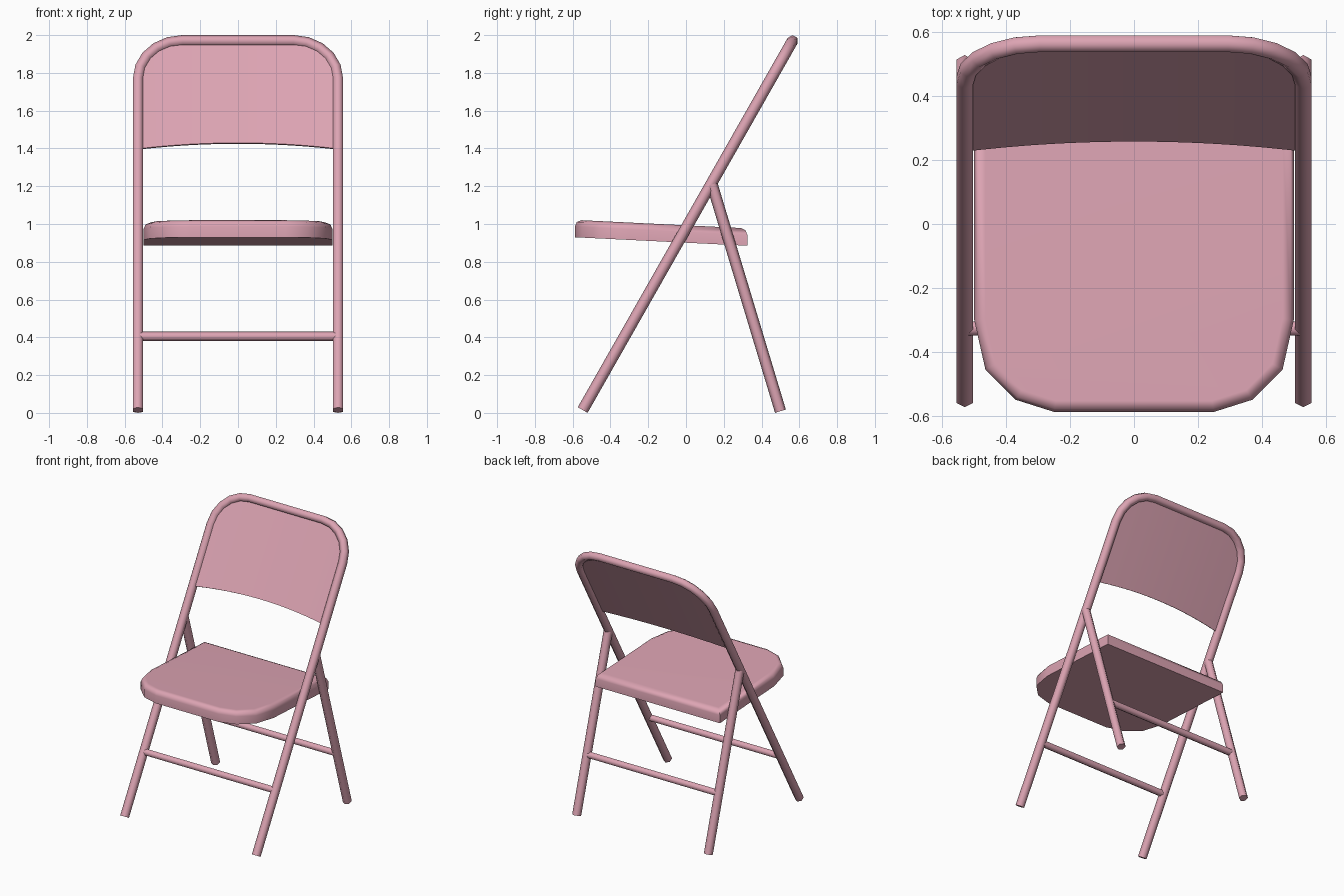
import bpy, bmesh, math
from mathutils import Vector

if "Cube" in bpy.data.objects:
    bpy.data.objects.remove(bpy.data.objects["Cube"])

pink = bpy.data.materials.new("pink_paint")
pink.diffuse_color = (0.72, 0.37, 0.45, 1)
pink.use_nodes = True
pink.node_tree.nodes["Principled BSDF"].inputs["Base Color"].default_value = pink.diffuse_color


def finish(name, bm, angle=65):
    bmesh.ops.recalc_face_normals(bm, faces=bm.faces)
    me = bpy.data.meshes.new(name)
    bm.to_mesh(me)
    bm.free()
    ob = bpy.data.objects.new(name, me)
    bpy.context.collection.objects.link(ob)
    me.materials.append(pink)
    bpy.ops.object.select_all(action='DESELECT')
    ob.select_set(True)
    bpy.context.view_layer.objects.active = ob
    bpy.ops.object.shade_smooth_by_angle(angle=math.radians(angle))
    return ob


def tube(name, path, normal, r, sides=6):
    """Sweep a polygon along a planar path; one corner points along the plane normal."""
    bm = bmesh.new()
    path = [Vector(p) for p in path]
    n = Vector(normal).normalized()
    rings = []
    for i, p in enumerate(path):
        t = (path[min(i + 1, len(path) - 1)] - path[max(i - 1, 0)]).normalized()
        b = n.cross(t)
        rings.append([bm.verts.new(p + r * (n * math.cos(a) + b * math.sin(a)))
                      for a in (2 * math.pi * k / sides for k in range(sides))])
    for r0, r1 in zip(rings, rings[1:]):
        for k in range(sides):
            j = (k + 1) % sides
            bm.faces.new((r0[k], r0[j], r1[j], r1[k]))
    bm.faces.new(rings[0])
    bm.faces.new(rings[-1])
    return finish(name, bm)


# Leaning plane shared by the frame and the back panel
FOOT, TOP = Vector((0, -0.547, 0.015)), Vector((0, 0.564, 1.97))
LEN = (TOP - FOOT).length
UP = (TOP - FOOT) / LEN
BACK = Vector((0, UP.z, -UP.y))
HALF, RAD, R = 0.53, 0.235, 0.03


def on_plane(x, s, off=0.0):
    return FOOT + UP * s + BACK * off + Vector((x, 0, 0))


# Bent frame: front legs and back hoop in one tube
corner = [(HALF - RAD + RAD * math.cos(a), LEN - RAD + RAD * math.sin(a))
          for a in (math.pi / 2 * k / 5 for k in range(6))]
half = [(HALF, 0)] + corner
outline = half + [(-x, s) for x, s in reversed(half)]
tube("main_frame", [on_plane(x, s) for x, s in outline], BACK, R)

# Back legs
leg_foot, leg_top = Vector((0, 0.5, 0.009)), Vector((0, 0.138, 1.21))
d = (leg_top - leg_foot).normalized()
for side, name in ((1, "right"), (-1, "left")):
    o = Vector((side * HALF, 0, 0))
    tube("back_leg_" + name, [leg_foot + o, leg_top + o], (0, d.z, -d.y), R)

# Crossbars
for name, y in (("front_crossbar", -0.327), ("back_crossbar", 0.381)):
    tube(name, [(-0.52, y, 0.405), (0.52, y, 0.405)], (0, 0, 1), 0.025)

# Back panel: slightly bowed sheet with an arched lower edge
bm = bmesh.new()
cols = []
N = 20
for i in range(N + 1):
    x = -HALF + 2 * HALF * i / N
    u = (x / HALF) ** 2
    dx = max(0, abs(x) - (HALF - RAD))
    s_top = LEN - RAD + math.sqrt(max(0, RAD * RAD - dx * dx))
    s_bot = (1.43 - 0.037 * u - FOOT.z) / UP.z
    off = 0.006 - 0.012 * u
    cols.append([bm.verts.new(on_plane(x, s, off + t))
                 for s, t in ((s_bot, -0.005), (s_top, -0.005), (s_top, 0.005), (s_bot, 0.005))])
for a, b in zip(cols, cols[1:]):
    for k in range(4):
        j = (k + 1) % 4
        bm.faces.new((a[k], a[j], b[j], b[k]))
bm.faces.new(cols[0])
bm.faces.new(cols[-1])
finish("back_panel", bm, 40)

# Seat: tilted slab with faceted front corners and rounded top edge
edge = [(0.5, 0.325), (0.5, -0.3), (0.465, -0.455), (0.37, -0.55), (0.25, -0.588)]
edge += [(-x, y) for x, y in reversed(edge)]
bm = bmesh.new()
base = [bm.verts.new((x, y, 0.901 - 0.049 * y)) for x, y in edge]
top = [bm.verts.new(v.co + Vector((0, 0, 0.092))) for v in base]
bm.faces.new(base)
lid = bm.faces.new(top)
for k in range(len(edge)):
    j = (k + 1) % len(edge)
    bm.faces.new((base[k], base[j], top[j], top[k]))
bmesh.ops.recalc_face_normals(bm, faces=bm.faces)
bmesh.ops.bevel(bm, geom=list(lid.edges), offset=0.035, segments=2,
                profile=0.5, affect='EDGES')
seat = finish("seat", bm, 50)
wn = seat.modifiers.new("even_shading", 'WEIGHTED_NORMAL')
wn.keep_sharp = True
